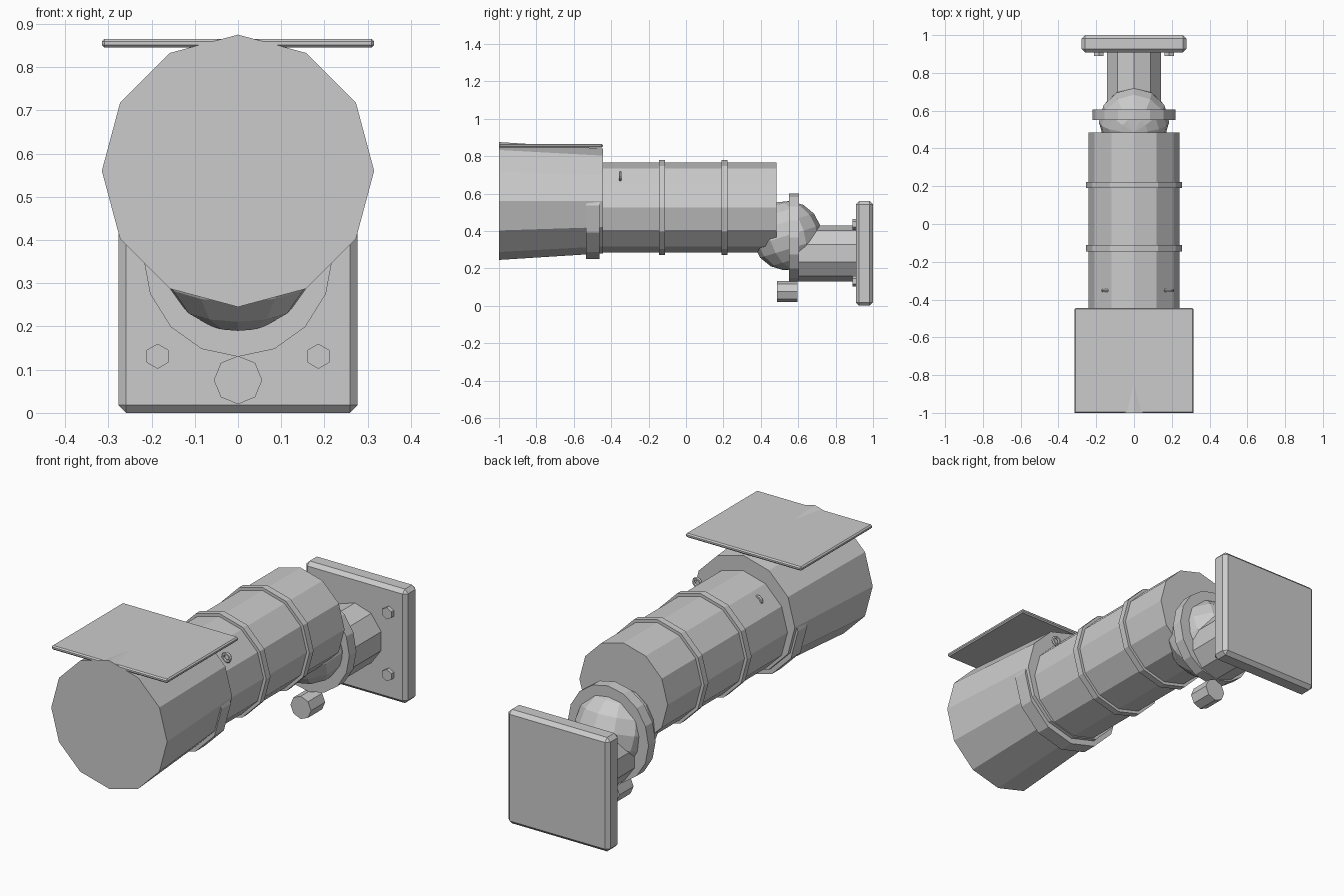
import bpy
import math
from mathutils import Vector, Matrix

if "Cube" in bpy.data.objects:
    bpy.data.objects.remove(bpy.data.objects["Cube"])

grey = bpy.data.materials.new("plain grey")
grey.use_nodes = True
grey.diffuse_color = (0.6, 0.6, 0.6, 1)
grey.node_tree.nodes["Principled BSDF"].inputs["Base Color"].default_value = (0.6, 0.6, 0.6, 1)


def finish(name):
    obj = bpy.context.object
    obj.name = name
    obj.data.name = name
    obj.data.materials.append(grey)
    return obj


def tube(name, sides, y0, y1, z, r0, r1=None, x=0, squash=1):
    """Closed prism or cone along y, with one corner pointing straight up."""
    bpy.ops.mesh.primitive_cone_add(vertices=sides, radius1=r0, radius2=r0 if r1 is None else r1,
                                    depth=y1 - y0)
    obj = finish(name)
    obj.data.transform(Matrix.Diagonal((squash, 1, 1, 1)))
    # local +z becomes +y, local +y becomes -z; flip so the corner is up
    obj.data.transform(Matrix.Rotation(math.pi, 4, "Z"))
    obj.data.transform(Matrix.Rotation(-math.pi / 2, 4, "X"))
    obj.location = (x, (y0 + y1) / 2, z)
    return obj


def slab(name, low, high, bevel):
    low, high = Vector(low), Vector(high)
    bpy.ops.mesh.primitive_cube_add(size=1, location=(low + high) / 2)
    obj = finish(name)
    obj.data.transform(Matrix.Diagonal((*(high - low), 1)))
    mod = obj.modifiers.new("edge", "BEVEL")
    mod.width = bevel
    mod.segments = 1
    return obj


# Housing: tapered hood, barrel, two bands and the clamp under the hood
tube("hood", 12, -1, -0.445, 0.56, 0.315, 0.28)
tube("barrel", 12, -0.5, 0.485, 0.525, 0.24)
for i, y in enumerate((-0.145, 0.19)):
    tube(f"barrel_band_{i + 1}", 12, y, y + 0.033, 0.525, 0.255)
tube("hood_clamp", 12, -0.535, -0.462, 0.535, 0.285)

# Sun shield
slab("sun_shield", (-0.315, -1, 0.845), (0.315, -0.445, 0.865), 0.006)

# Eyelets on the barrel shoulders
for side, x in (("left", 0.185), ("right", -0.145)):
    bpy.ops.mesh.primitive_torus_add(major_radius=0.019, minor_radius=0.008, major_segments=12,
                                     minor_segments=6, location=(x, -0.352, 0.693),
                                     rotation=(math.pi / 2, 0, 0))
    finish(f"{side}_eyelet")

# Ball joint with collar, arm and tightening knob
bpy.ops.mesh.primitive_uv_sphere_add(segments=12, ring_count=8, radius=0.186,
                                     location=(0, 0.54, 0.375),
                                     rotation=(math.radians(17), 0, 0))
finish("joint_ball")
tube("joint_collar", 16, 0.55, 0.605, 0.365, 0.235, squash=0.936)
tube("wall_arm", 10, 0.55, 0.92, 0.28, 0.15)
tube("tightening_knob", 8, 0.487, 0.597, 0.076, 0.056)

# Wall plate with four bolts
slab("wall_plate", (-0.277, 0.908, 0), (0.277, 1, 0.56), 0.018)
for x in (-0.186, 0.186):
    for z in (0.131, 0.435):
        side = "left" if x > 0 else "right"
        level = "upper" if z > 0.3 else "lower"
        tube(f"{level}_{side}_bolt", 6, 0.889, 0.915, z, 0.029, x=x)
